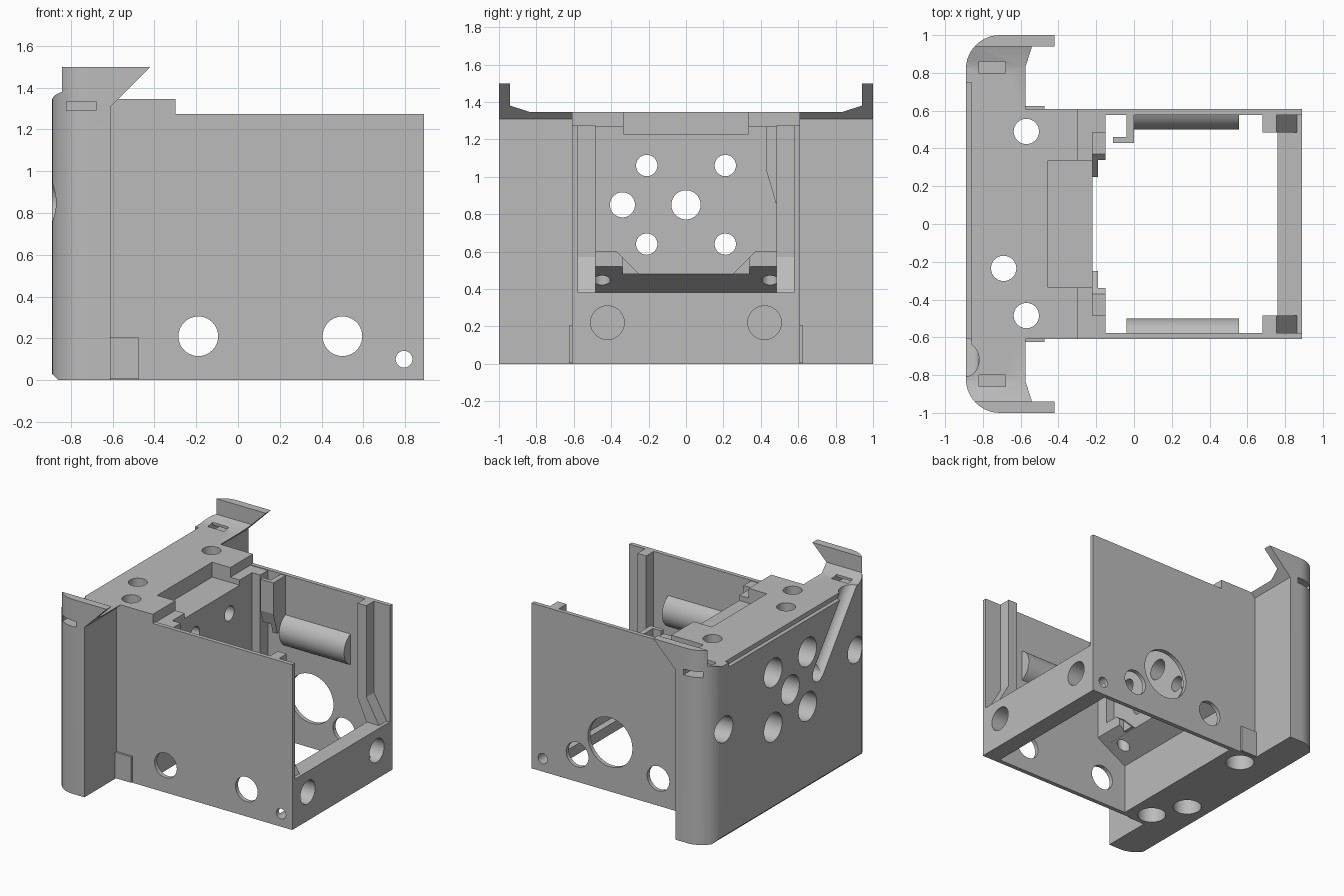
import bpy, math
from mathutils import Vector

if "Cube" in bpy.data.objects:
    bpy.data.objects.remove(bpy.data.objects["Cube"])

grey = bpy.data.materials.new("plain grey")
grey.use_nodes = True
grey.diffuse_color = (0.5, 0.5, 0.5, 1)
grey.node_tree.nodes["Principled BSDF"].inputs["Base Color"].default_value = (0.5, 0.5, 0.5, 1)


def prism(name, pts, axis, lo, hi):
    """Extrude a 2D outline along an axis; outlines use the other two axes in order."""
    def place(p, t):
        c = list(p)
        c.insert("xyz".index(axis), t)
        return c
    n = len(pts)
    verts = [place(p, lo) for p in pts] + [place(p, hi) for p in pts]
    faces = [list(range(n)), list(range(2 * n - 1, n - 1, -1))]
    faces += [[i, i + n, (i + 1) % n + n, (i + 1) % n] for i in range(n)]
    mesh = bpy.data.meshes.new(name)
    mesh.from_pydata(verts, [], faces)
    mesh.materials.append(grey)
    ob = bpy.data.objects.new(name, mesh)
    bpy.context.collection.objects.link(ob)
    bpy.context.view_layer.objects.active = ob
    bpy.ops.object.select_all(action='DESELECT')
    ob.select_set(True)
    bpy.ops.object.mode_set(mode='EDIT')
    bpy.ops.mesh.select_all(action='SELECT')
    bpy.ops.mesh.normals_make_consistent(inside=False)
    bpy.ops.object.mode_set(mode='OBJECT')
    return ob


def box(name, x, y, z):
    return prism(name, [(x[0], y[0]), (x[1], y[0]), (x[1], y[1]), (x[0], y[1])], "z", *z)


def rod(start, end, r):
    """Round cutter between two points."""
    a, b = Vector(start), Vector(end)
    bpy.ops.mesh.primitive_cylinder_add(vertices=40, radius=r, depth=(b - a).length, location=(a + b) / 2)
    ob = bpy.context.object
    ob.name = "cutter"
    ob.rotation_euler = (b - a).to_track_quat('Z', 'Y').to_euler()
    ob.hide_render = True
    return ob


def carve(ob, cutters):
    bpy.context.view_layer.objects.active = ob
    for c in cutters:
        mod = ob.modifiers.new("cut", 'BOOLEAN')
        mod.operation, mod.solver, mod.object = 'DIFFERENCE', 'EXACT', c
        bpy.ops.object.modifier_apply(modifier=mod.name)


def smooth(ob):
    bpy.ops.object.select_all(action='DESELECT')
    ob.select_set(True)
    bpy.context.view_layer.objects.active = ob
    bpy.ops.object.shade_smooth_by_angle(angle=math.radians(25))


# Rear plate with rounded corners and end lips
R = 0.18
outline = [(-0.42, -1), (-0.42, 1)]
for sy in (1, -1):
    arc = [(-0.89 + R - R * math.sin(a), sy * (1 - R + R * math.cos(a)))
           for a in (math.pi / 2 * i / 12 for i in range(13))]
    outline += arc if sy > 0 else arc[::-1]
plate = prism("rear_plate", outline, "z", 0, 1.5)

# Central block behind the plate
core = prism("centre_block", [(-0.61, 0), (-0.4, 0), (-0.4, 0.38), (-0.22, 0.48), (-0.22, 1.27),
                              (-0.3, 1.27), (-0.3, 1.345), (-0.61, 1.345)], "y", -0.61, 0.61)

shape_cuts = [
    prism("cutter", [(-0.94, 1.6), (-0.94, 1.38), (-0.83, 1.345), (0.83, 1.345), (0.94, 1.38), (0.94, 1.6)],
          "x", -1, 0),
    prism("cutter", [(-0.61, -0.1), (-0.61, 1.31), (-0.3, 1.62), (-0.3, -0.1)], "y", -1.1, 1.1),
    box("cutter", (-1, -0.86), (-0.75, 0.75), (1.31, 1.6)),
    prism("cutter", [(-0.95, -0.05), (-0.95, 0.09), (-0.81, -0.05)], "y", -1.1, 1.1),
    rod((-0.89, -0.34, 0.85), (-0.89, -0.77, 1.41), 0.07),
]
for s in (-1, 1):
    # clip slots and blind holes at both ends
    shape_cuts.append(box("cutter", (-0.82, -0.68), sorted((s * 0.8, s * 1.1)), (1.29, 1.335)))
    shape_cuts.append(box("cutter", (-0.82, -0.68), sorted((s * 0.8, s * 0.86)), (1.3, 1.45)))
    shape_cuts.append(rod((-1, s * 0.8, 0.85), (-0.75, s * 0.8, 0.85), 0.1))

# Bolt holes with wide mouths, shared by plate and block
bolts = []
spots = [(y, z, 0.057) for y in (-0.21, 0.21) for z in (0.64, 1.06)]
for y, z, r in spots + [(0, 0.85, 0.078), (-0.34, 0.85, 0.067)]:
    bolts.append(rod((-1, y, z), (0, y, z), r))
    if y != -0.34:
        bolts.append(rod((-1, y, z), (-0.7, y, z), 0.11))
for x, y in ((-0.57, 0.49), (-0.57, -0.485), (-0.69, -0.235)):
    bolts.append(rod((x, y, -0.1), (x, y, 1.6), 0.067))
    bolts.append(rod((x, y, -0.1), (x, y, 0.2), 0.1))

core_cuts = [box("cutter", (-0.455, 0), (-0.335, 0.335), (1.23, 1.5))]
for y in (-0.45, 0.45):
    core_cuts.append(rod((-0.28, y, 0.3), (-0.28, y, 0.65), 0.045))

carve(plate, shape_cuts + bolts)
carve(core, core_cuts + bolts)

# Side walls with round openings
walls = []
wall_cuts = [rod((x, -1, z), (x, 1, z), r)
             for x, z, r in ((-0.19, 0.21, 0.095), (0.5, 0.21, 0.095), (0.795, 0.1, 0.04))]
big_hole = rod((0.22, 0.3, 0.38), (0.22, 1, 0.38), 0.19)
for s, side in ((-1, "front"), (1, "back")):
    wall = box(side + "_wall", (-0.4, 0.89), sorted((s * 0.578, s * 0.61)), (0, 1.275))
    carve(wall, wall_cuts + ([big_hole] if s > 0 else []))
    walls.append(wall)

    # half-round bar on the inner face
    arc = [(s * (0.63 - 0.13 * math.cos(a)), 0.85 + 0.13 * math.sin(a))
           for a in (math.radians(-66 + 132 * i / 16) for i in range(17))]
    bar = prism(side + "_round_rail", arc, "x", 0.0 if s > 0 else -0.04, 0.555)
    smooth(bar)

    # guide rib with a sloped foot
    prism(side + "_guide_rib", [(0.68, 1.275), (0.68, 0.55), (0.76, 0.37), (0.87, 0.37), (0.755, 0.57),
                                (0.755, 1.275)], "y", *sorted((s * 0.485, s * 0.578)))

    # corner post and bracket beside the block
    post = prism(side + "_corner_post", [(s * 0.58, 0.4), (s * 0.58, 1.27), (s * 0.485, 1.27), (s * 0.485, 0.6),
                                         (s * 0.37, 0.6), (s * 0.34, 0.57), (s * 0.34, 0.4)],
                 "x", -0.225, -0.15)
    carve(post, [prism("cutter", [(-0.3, 0.435), (-0.1, 0.549), (-0.1, 0.2), (-0.3, 0.2)], "y", -0.7, 0.7)])
    prism(side + "_bracket_web", [(s * 0.34, 0.48), (s * 0.34, 0.57), (s * 0.25, 0.48)], "x", -0.225, -0.19)

    # small raised pad outside the wall
    box(side + "_pad", (-0.61, -0.475), sorted((s * 0.6, s * 0.625)), (0.005, 0.205))

# Cross bar joining the open end
end_bar = box("end_bar", (0.76, 0.89), (-0.61, 0.61), (0, 0.38))
carve(end_bar, [rod((0.6, y, 0.22), (1, y, 0.22), 0.09) for y in (-0.42, 0.42)]
      + [wall_cuts[2]])

# Hooked clip on the back wall
prism("clip_stem", [(0.58, 1.27), (0.43, 1.27), (0.43, 1.03), (0.46, 0.93), (0.48, 0.86), (0.58, 0.86)],
      "x", -0.04, 0)
prism("clip_hook", [(0.46, 1.27), (0.43, 1.27), (0.43, 1.03), (0.46, 0.93)], "x", -0.11, -0.03)

for ob in [plate, core, end_bar] + walls:
    smooth(ob)
for ob in list(bpy.data.objects):
    if ob.name.startswith("cutter"):
        bpy.data.objects.remove(ob)
